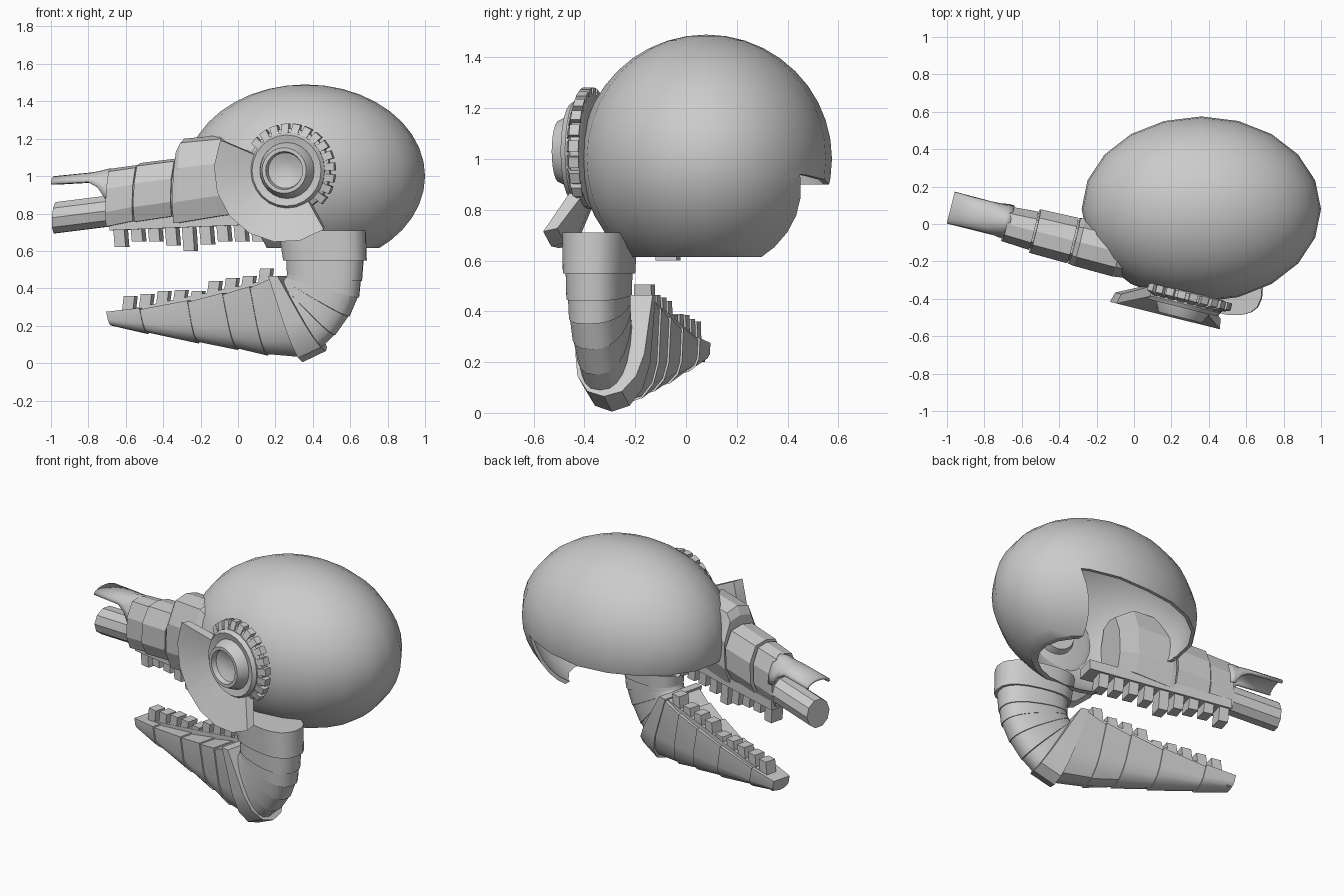
import bpy, bmesh, math
from mathutils import Matrix

if "Cube" in bpy.data.objects:
    bpy.data.objects.remove(bpy.data.objects["Cube"])

YAW = math.radians(14)
C, SN = math.cos(YAW), math.sin(YAW)
FACE = Matrix.Rotation(-YAW, 4, 'Z')   # the face parts are turned about z


def S(x, t):
    """Distance along the turned face axis for a front-view x at side offset t."""
    return (x - SN * t) / C


def make(name, verts, faces, matrix=FACE, smooth=None):
    me = bpy.data.meshes.new(name)
    me.from_pydata(verts, [], faces)
    bm = bmesh.new()
    bm.from_mesh(me)
    bmesh.ops.recalc_face_normals(bm, faces=bm.faces)
    bm.transform(matrix)
    bm.to_mesh(me)
    bm.free()
    ob = bpy.data.objects.new(name, me)
    bpy.context.collection.objects.link(ob)
    if smooth:
        shade(ob, smooth)
    return ob


def shade(ob, angle):
    bpy.ops.object.select_all(action='DESELECT')
    bpy.context.view_layer.objects.active = ob
    ob.select_set(True)
    bpy.ops.object.shade_smooth_by_angle(angle=math.radians(angle))


def loft(name, rings, smooth=None, closed=True, matrix=FACE):
    n = len(rings[0])
    verts = [p for r in rings for p in r]
    faces = [(k * n + i, k * n + (i + 1) % n, (k + 1) * n + (i + 1) % n, (k + 1) * n + i)
             for k in range(len(rings) - 1) for i in range(n if closed else n - 1)]
    if closed:
        faces += [tuple(range(n)), tuple(range(len(verts) - n, len(verts)))]
    return make(name, verts, faces, matrix, smooth)


def section(profile, bottom, top, t, hw):
    """Ring from a (width, height) profile between two front-view points."""
    (xb, zb), (xt, zt) = bottom, top
    return [(S(xb + (xt - xb) * h, t), t + w * hw, zb + (zt - zb) * h) for w, h in profile]


def mirrored(half):
    return half + [(-w, h) for w, h in reversed(half) if w]


def block(name, x, t, z0, z1, wx, wt, tilt=0.0):
    sq = [(-1, -1), (1, -1), (1, 1), (-1, 1)]
    return loft(name, [[(S(x, t) + a * wx / 2 + o, t + b * wt / 2, z) for a, b in sq]
                       for z, o in ((z0, 0), (z1, tilt))])


# Skull shell: ellipsoid with thickness, trimmed below
bm = bmesh.new()
bmesh.ops.create_uvsphere(bm, u_segments=20, v_segments=20, radius=1)
bm.transform(Matrix.Translation((0.36, 0.08, 1.0)) @ Matrix.Diagonal((0.64, 0.495, 0.49, 1)))
me = bpy.data.meshes.new("skull_shell")
bm.to_mesh(me)
bm.free()
skull = bpy.data.objects.new("skull_shell", me)
bpy.context.collection.objects.link(skull)
sol = skull.modifiers.new("thickness", 'SOLIDIFY')
sol.thickness = 0.02
ID = Matrix.Identity(4)
cuts = [([(-2, 0.615), (2, 0.615), (2, 0.2), (-2, 0.2)], -1, 1.1),
        ([(-0.6, 0.9), (0.36, 0.9), (0.77, 0.94), (0.59, 0.53), (-0.6, 0.53)], 0.06, 1.2),
        ([(-0.7, 0.89), (0.02, 0.89), (0.2, 0.52), (-0.7, 0.52)], -1.2, 0.07)]
cutters = []
for i, (poly, y0, y1) in enumerate(cuts):
    c = loft("trim_%d" % i, [[(x, y, z) for x, z in poly] for y in (y0, y1)], matrix=ID)
    c.hide_render = True
    m = skull.modifiers.new("trim", 'BOOLEAN')
    m.operation, m.object, m.solver = 'DIFFERENCE', c, 'EXACT'
    cutters.append(c)
bpy.context.view_layer.update()
done = bpy.data.meshes.new_from_object(skull.evaluated_get(bpy.context.evaluated_depsgraph_get()))
skull.modifiers.clear()
skull.data = done
for c in cutters:
    bpy.data.objects.remove(c)
shade(skull, 35)

# Snout segments
ST = -0.165
OCT = mirrored([(0, 0), (0.7, 0), (1, 0.25), (1, 0.65), (0.62, 0.95), (0, 1)])
for name, rings in {
    "snout_front": [(-0.69, 0.73, 1.04, 0.095), (-0.545, 0.76, 1.06, 0.105)],
    "snout_gap_front": [(-0.56, 0.78, 1.03, 0.095), (-0.52, 0.79, 1.04, 0.095)],
    "snout_middle": [(-0.535, 0.755, 1.07, 0.12), (-0.335, 0.785, 1.095, 0.125)],
    "snout_gap_back": [(-0.35, 0.8, 1.06, 0.11), (-0.3, 0.8, 1.08, 0.11)],
    "snout_back": [(-0.325, 0.75, 1.15, 0.125), (-0.3, 0.75, 1.2, 0.13),
                   (-0.09, 0.785, 1.22, 0.135), (0.02, 0.8, 1.15, 0.12)],
}.items():
    loft(name, [section(OCT, (x, a), (x + 0.012, b), ST, w) for x, a, b, w in rings])

# Nose barrel
DEC = [(math.cos(math.radians(36 * i)), 0.5 + 0.5 * math.sin(math.radians(36 * i))) for i in range(10)]
loft("nose_barrel", [section(DEC, (x, a), (x + 0.01, b), -0.155, 0.085)
                     for x, a, b in ((-0.98, 0.69, 0.865), (-0.66, 0.73, 0.905))])

# Nose blade: thin arched plate above the barrel
ARC = [(-math.cos(math.radians(22.5 * i)), math.sin(math.radians(22.5 * i))) for i in range(9)]
blade = loft("nose_blade", [section(ARC, (x, a), (x, b), -0.152, w) for x, a, b, w in (
    (-0.98, 0.96, 1.0, 0.088), (-0.78, 0.97, 1.02, 0.085), (-0.73, 0.94, 1.03, 0.088),
    (-0.69, 0.88, 1.04, 0.094), (-0.66, 0.88, 1.04, 0.094))], smooth=40, closed=False)
blade.modifiers.new("thickness", 'SOLIDIFY').thickness = 0.015

# Upper gum and teeth
SQ = [(-1, 0), (1, 0), (1, 1), (-1, 1)]
loft("upper_gum", [section(SQ, (x, z), (x, z + 0.06), -0.14, 0.065)
                   for x, z in ((-0.67, 0.71), (0.2, 0.745))])
low = [0.62, 0.65, 0.65, 0.63, 0.6, 0.635, 0.65, 0.65, 0.65]
for i, z in enumerate(low):
    block("upper_tooth_%d" % i, -0.62 + 0.092 * i, -0.13, z, 0.77, 0.06, 0.085, -0.012)

# Jaw trough segments, overlapping like scales
U = mirrored([(0, 0), (0.5, 0.05), (0.85, 0.2), (1, 0.42), (1, 1)])
jaw = [((-0.675, 0.2), (-0.69, 0.275), -0.13, 0.06), ((-0.48, 0.155), (-0.51, 0.295), -0.14, 0.075),
       ((-0.21, 0.105), (-0.25, 0.335), -0.155, 0.09), ((0.0, 0.07), (-0.06, 0.375), -0.17, 0.105),
       ((0.16, 0.04), (0.09, 0.41), -0.185, 0.12), ((0.37, 0.03), (0.2, 0.45), -0.195, 0.13)]
for i in range(5):
    (b0, t0, c0, w0), (b1, t1, c1, w1) = jaw[i:i + 2]
    d = 0.008 if i else 0
    start = section(U, (b0[0], b0[1] + d), (t0[0], t0[1] - d), c0, w0 - d)
    loft("jaw_segment_%d" % i, [start, section(U, b1, t1, c1, w1)], smooth=35)

# Collar where the jaw meets the neck
loft("jaw_collar", [section(U, (0.345, 0.005), (0.195, 0.465), -0.2, 0.14),
                    section(U, (0.47, 0.065), (0.245, 0.465), -0.2, 0.14)], smooth=35)

# Lower gum and teeth
loft("lower_gum", [section(SQ, (x, z), (x, z + 0.07), -0.122, 0.037)
                   for x, z in ((-0.66, 0.2), (0.24, 0.39))])
high = [0.36, 0.37, 0.385, 0.39, 0.385, 0.44, 0.455, 0.465, 0.505]
for i, z in enumerate(high):
    x = -0.585 + 0.091 * i
    block("lower_tooth_%d" % i, x, -0.122, 0.255 + (x + 0.62) * 0.2, z, 0.06, 0.07, 0.012)

# Neck tube, made of short bands from left/right edge points
NT = -0.22
neck = [[((0.22, 0.71), (0.68, 0.71), 0.135), ((0.245, 0.55), (0.685, 0.55), 0.13)],
        [((0.26, 0.57), (0.67, 0.57), 0.12), ((0.265, 0.475), (0.66, 0.44), 0.118)],
        [((0.265, 0.475), (0.655, 0.45), 0.112), ((0.26, 0.46), (0.645, 0.35), 0.11)],
        [((0.26, 0.46), (0.64, 0.355), 0.107), ((0.25, 0.45), (0.595, 0.25), 0.105)],
        [((0.25, 0.45), (0.59, 0.25), 0.102), ((0.24, 0.435), (0.52, 0.15), 0.1)],
        [((0.24, 0.435), (0.515, 0.15), 0.098), ((0.22, 0.42), (0.42, 0.06), 0.098)]]


def oval(left, right, hw, n=20):
    ring = []
    for i in range(n):
        a = 2 * math.pi * i / n
        c, s = [math.copysign(abs(v) ** 0.8, v) for v in (math.cos(a), math.sin(a))]
        h = 0.5 + 0.5 * c
        ring.append((S(left[0] + (right[0] - left[0]) * h, NT), NT + hw * s,
                     left[1] + (right[1] - left[1]) * h))
    return ring


for i, band in enumerate(neck):
    loft("neck_band_%d" % i, [oval(*r) for r in band], smooth=40)

# Eye: turned ring with a hollow lens
ES, EZ = S(0.26, -0.37), 1.03


def polar(r, deg, t):
    a = math.radians(deg)
    return (ES + r * math.cos(a), t, EZ + r * math.sin(a))


def lathe(name, profile, n=24):
    return loft(name, [[polar(r, 360 * i / n, t) for i in range(n)] for r, t in profile], smooth=30)


lathe("eye_ring", [(0.1, -0.24), (0.12, -0.3), (0.2, -0.31), (0.205, -0.35), (0.19, -0.372), (0.15, -0.362),
                   (0.142, -0.385), (0.122, -0.425), (0.102, -0.425), (0.095, -0.395), (0.05, -0.375), (0.02, -0.37)])
lathe("gear_disc", [(0.2, -0.28), (0.226, -0.29), (0.226, -0.325), (0.2, -0.34)])

# Gear teeth around the upper and rear side of the eye
for i in range(13):
    m = 140 - 15 * i
    loft("gear_tooth_%d" % i, [[polar(r, m - w, a), polar(r, m + w, a), polar(r, m + w, b), polar(r, m - w, b)]
                               for r, w, a, b in ((0.2, 5.5, -0.29, -0.345), (0.252, 5, -0.285, -0.325))])

# Cheek plate: flared fan below the eye
fan = [155 + 150 * i / 7 for i in range(8)]
loft("cheek_plate", [[polar(0.19, a, -0.29), polar(0.19, a, -0.35), polar(0.385, a, -0.435), polar(0.37, a, -0.38)]
                     for a in fan], smooth=30)
